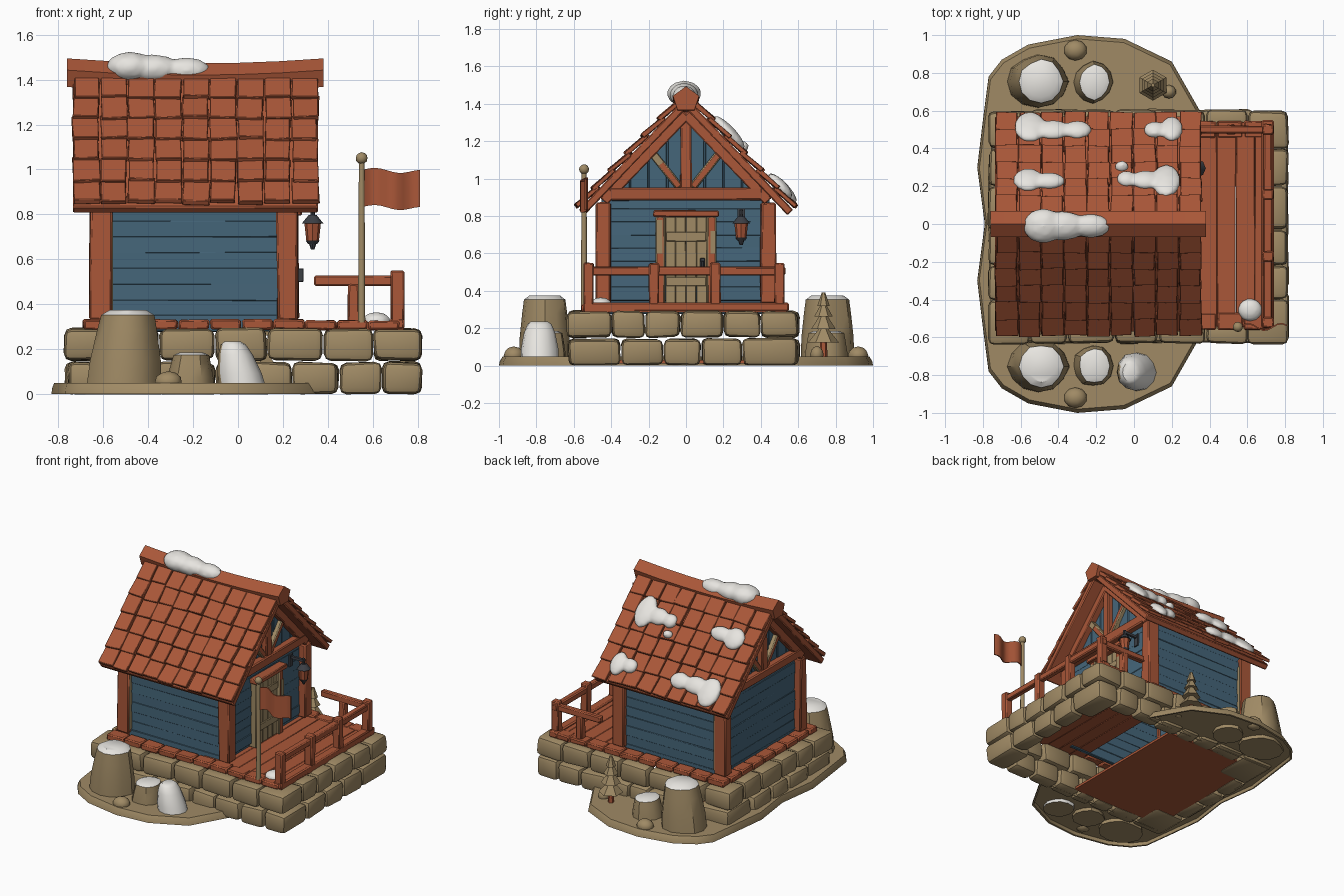
import bpy, bmesh, math, random
from mathutils import Matrix, Vector

random.seed(4)
cube = bpy.data.objects.get("Cube")
if cube:
    bpy.data.objects.remove(cube, do_unlink=True)


def material(name, rgb):
    m = bpy.data.materials.new(name)
    m.use_nodes = True
    m.diffuse_color = (*rgb, 1)
    m.node_tree.nodes["Principled BSDF"].inputs["Base Color"].default_value = (*rgb, 1)
    return m


RED = material("red wood", (0.40, 0.095, 0.04))
TAN = material("tan stone", (0.35, 0.255, 0.13))
BLUE = material("blue boards", (0.06, 0.133, 0.195))
DARK = material("dark iron", (0.045, 0.05, 0.06))
SNOW = material("snow", (0.84, 0.82, 0.78))
I4 = Matrix.Identity(4)


def rnd(a):
    return random.uniform(-a, a)


def box(bm, c, size, M=I4, jit=0):
    T = M @ Matrix.Translation(c) @ Matrix.Diagonal((*size, 1))
    for v in bmesh.ops.create_cube(bm, size=1, matrix=T)["verts"]:
        v.co += Vector((rnd(jit), rnd(jit), rnd(jit)))
        v.co.z = max(v.co.z, 0)


def span(bm, lo, hi, jit=0):
    lo, hi = Vector(lo), Vector(hi)
    box(bm, (lo + hi) / 2, hi - lo, jit=jit)


def cone(bm, x, y, z0, z1, r0, r1, n=8):
    T = Matrix.Translation((x, y, (z0 + z1) / 2))
    bmesh.ops.create_cone(bm, cap_ends=True, segments=n, radius1=r0, radius2=r1, depth=z1 - z0, matrix=T)


def ball(bm, c, r, M=I4):
    T = M @ Matrix.Translation(c) @ Matrix.Diagonal((*r, 1))
    bmesh.ops.create_icosphere(bm, subdivisions=2, radius=1, matrix=T)


def loft(bm, rings):
    # closed skin through rings of equal length
    vs = [[bm.verts.new(p) for p in ring] for ring in rings]
    n = len(vs[0])
    for a, b in zip(vs, vs[1:]):
        for i in range(n):
            bm.faces.new((a[i], a[(i + 1) % n], b[(i + 1) % n], b[i]))
    bm.faces.new(vs[0][::-1])
    bm.faces.new(vs[-1])


def prism(bm, yz, x0, x1):
    loft(bm, [[(x, y, z) for y, z in yz] for x in (x0, x1)])


def finish(name, bm, mats, bevel=0, seg=1, rule=None):
    if bevel:
        bmesh.ops.bevel(bm, geom=bm.edges[:], offset=bevel, segments=seg, profile=0.5,
                        affect='EDGES', clamp_overlap=True)
    bmesh.ops.recalc_face_normals(bm, faces=bm.faces[:])
    bm.normal_update()
    if rule:
        for f in bm.faces:
            f.material_index = int(rule(f))
    me = bpy.data.meshes.new(name)
    bm.to_mesh(me)
    bm.free()
    for m in mats:
        me.materials.append(m)
    me.shade_smooth()
    me.set_sharp_from_angle(angle=math.radians(38))
    ob = bpy.data.objects.new(name, me)
    bpy.context.collection.objects.link(ob)
    return ob


# ground: a C-shaped mound around the foundation, hollow underneath
half = [(.36, .58), (.2, .86), (-.05, .98), (-.3, 1), (-.56, .95), (-.7, .87), (-.77, .78), (-.8, .55), (-.83, .3)]
outer = half + [(-.79, 0)] + [(x, -y) for x, y in reversed(half)]
inner = [(.3, -.57), (-.735, -.57), (-.735, .57), (.3, .57)]
bm = bmesh.new()
loft(bm, [[((x + .25) * k - .25, y * k, z) for x, y in outer] + [(x * q, y * q, z) for x, y in inner]
          for k, q, z in ((.98, 1.01, .025), (.985, 1.005, .001), (1, 1, .001), (.995, 1, .025), (.98, 1, .05))])
finish("ground", bm, [TAN])

# foundation: two courses of rounded stones, with large corner stones
bm = bmesh.new()
for z0, z1, xs, ys in (
        (0, .142, [-.76, -.5, -.27, -.1, .05, .24, .45, .64, .82], [-.63, -.35, -.12, .08, .3, .6]),
        (.152, .292, [-.775, -.55, -.35, -.1, .13, .38, .6, .82], [-.64, -.4, -.22, -.03, .2, .4, .6])):
    for a, b in zip(xs[1:-2], xs[2:-1]):
        for y in (-.57, .545):
            span(bm, (a + .004, y - .06, z0), (b - .004, y + .06, z1), .007)
    for a, b in zip(ys[1:-2], ys[2:-1]):
        for x in (-.71, .755):
            span(bm, (x - .06, a + .004, z0), (x + .06, b - .004, z1), .007)
    for xa, xb in (xs[:2], xs[-2:]):
        for ya, yb in (ys[:2], ys[-2:]):
            span(bm, (xa + .004, ya + .004, z0), (xb - .004, yb - .004, z1), .007)
finish("foundation_stones", bm, [TAN], .03, 2)

# lower floor, porch deck and sill blocks
bm = bmesh.new()
span(bm, (-.66, -.52, .012), (.1, .5, .03))
finish("lower_floor", bm, [RED])
bm = bmesh.new()
for i in range(7):
    x = .04 + i * .1
    span(bm, (x, -.545, .285), (x + .098, .54, .322), .002)
finish("porch_deck", bm, [RED], .003)
bm = bmesh.new()
for i in range(10):
    x = -.69 + i * .141
    for y in (-.515, .5):
        span(bm, (x + .003, y - .045, .288), (x + .138, y + .045, .333 if x < .2 else .328), .003)
for i in range(7):
    y = -.46 + i * .131
    span(bm, (-.69, y, .288), (-.57, y + .126, .333), .003)
span(bm, (.675, -.55, .29), (.74, .55, .338))
finish("sill_blocks", bm, [RED], .008)

# walls: lapped horizontal boards, gable panels with vertical boards
EX = -.195          # middle of the house along x
HX = .405           # half length to the gable boards
bm = bmesh.new()
for i in range(9):
    z = .315 + i * .07
    for s in (-1, 1):
        box(bm, (EX, s * .435, z), (.8, .026, .074), Matrix.Translation((0, rnd(.003), 0)), .003)
        if s < 0 or i:
            box(bm, (EX + s * HX, 0, z), (.022, .85, .074), Matrix.Translation((rnd(.003), 0, 0)), .003)
for s in (-1, 1):
    x = EX + s * (HX - .015)
    prism(bm, [(-.43, .32), (.43, .32), (.43, .88), (0, 1.34), (-.43, .88)], x - .01, x + .01)
    for i in range(8):
        a, b = -.4 + i * .1 + .003, -.3 + i * .1 - .003
        x = EX + s * (HX + rnd(.004))
        prism(bm, [(a, .88), (b, .88), (b, 1.34 - 1.05 * abs(b)), (a, 1.34 - 1.05 * abs(a))], x - .01, x + .01)
finish("wall_boards", bm, [BLUE], .003)

# timber frame
bm = bmesh.new()
for s in (-1, 1):
    for y in (-.44, .44):
        box(bm, (EX + s * .415, y, .6), (.095, .08, .54), jit=.006)
    box(bm, (EX + s * .425, 0, .918), (.075, .82, .065), jit=.004)
    box(bm, (EX + s * .425, 0, 1.15), (.06, .062, .42), jit=.004)
finish("timber_frame", bm, [RED], .008)

# diagonal braces and door jambs with pale worn sides and patches
bm, worn = bmesh.new(), bmesh.new()
for s in (-1, 1):
    for t in (-1, 1):
        M = Matrix.Translation((EX + s * .42, t * .115, 1.055)) @ Matrix.Rotation(-t * .67, 4, 'X')
        box(bm, (0, 0, 0), (.05, .042, .26), M)
        if s * t < 0:
            box(worn, (s * .025, 0, .075), (.006, .036, .09), M)
    span(worn, (-.566, s * .457 - .014, .36), (-.557, s * .457 + .014, .8))
for y in (-.137, .137):
    span(bm, (.2, y - .025, .32), (.262, y + .025, .8))
finish("braces_and_jambs", bm, [RED, TAN], .007, rule=lambda f: abs(f.normal.x) < .9)
span(worn, (.258, -.157, .6), (.265, -.125, .78))
span(worn, (.258, .13, .6), (.265, .158, .72))
finish("worn_patches", worn, [TAN])

# door
bm = bmesh.new()
for i in range(4):
    y = -.112 + i * .056
    span(bm, (.215, y + .001, .325), (.243, y + .055, .795), .001)
for z in (.45, .69):
    span(bm, (.24, -.108, z - .025), (.253, .108, z + .025))
finish("door", bm, [TAN], .003)
bm = bmesh.new()
span(bm, (.2, -.175, .795), (.285, .175, .832), .003)
finish("door_lintel", bm, [RED], .006)
bm = bmesh.new()
span(bm, (.24, .076, .5), (.262, .102, .575))
span(bm, (.26, .082, .5), (.292, .097, .56))
finish("door_handle", bm, [DARK], .003)

# roof: slope frames, slabs, rafters and jittered tiles
ANG = math.atan(1.05)
CO, SI = math.cos(ANG), math.sin(ANG)


def slope(s):
    return Matrix(((1, 0, 0, 0), (0, s * CO, s * SI, 0), (0, -SI, CO, 1.40), (0, 0, 0, 1)))


slab, tiles = bmesh.new(), bmesh.new()
for s in (-1, 1):
    M = slope(s)
    box(slab, (-.19, .4, .003), (1.09, .81, .042), M)
    for e in (-1, 1):
        box(slab, (EX + e * .43, .36, -.04), (.06, .64, .055), M)
    for row in range(6):
        for col in range(9):
            pos = Matrix.Translation((-.674 + col * .1215 + rnd(.004), .085 + row * .128 + rnd(.006), .041))
            turn = Matrix.Rotation(rnd(.04), 4, 'Z') @ Matrix.Rotation(.11 + rnd(.025), 4, 'X')
            box(tiles, (0, 0, 0), (.115 + rnd(.005), .152, .024), M @ pos @ turn, .003)
finish("roof_slab", slab, [RED], .006)
finish("roof_tiles", tiles, [RED], .003)

# sagging ridge beam
bm = bmesh.new()
sect = [(-.045, 1.345), (.045, 1.345), (.07, 1.42), (0, 1.472), (-.07, 1.42)]
loft(bm, [[(-.19 + t * .57, y, z + .022 * t * t) for y, z in sect] for t in (-1, -.66, -.33, 0, .33, .66, 1)])
finish("ridge_beam", bm, [RED])

# porch railing
bm = bmesh.new()
for y in (-.52, -.172, .157, .5):
    span(bm, (.68, y - .028, .32), (.738, y + .028, .55), .003)
span(bm, (.686, -.54, .483), (.73, .53, .528), .003)
span(bm, (.34, .478, .483), (.72, .522, .528), .003)
span(bm, (.488, .475, .32), (.538, .525, .49), .003)
finish("porch_railing", bm, [RED], .007)

# flag and pole
bm = bmesh.new()
cone(bm, .55, -.545, .32, 1.04, .017, .013, 10)
ball(bm, (.55, -.545, 1.05), (.027, .027, .027))
finish("flag_pole", bm, [TAN])
bm = bmesh.new()
loft(bm, [[(.56 + t * .025, -.545 + .018 * math.sin(t * .9) + w, z + .009 * math.sin(t * .75) - .001 * t)
           for w, z in ((-.004, .835), (.004, .835), (.004, 1.0), (-.004, 1.0))] for t in range(11)])
finish("flag", bm, [RED])

# lantern
LX, LY = .332, .295
bm = bmesh.new()
cone(bm, LX, LY, .682, .765, .028, .037)
finish("lantern_body", bm, [RED])
bm = bmesh.new()
cone(bm, LX, LY, .76, .797, .048, .018)
cone(bm, LX, LY, .795, .835, .01, .01)
cone(bm, LX, LY, .668, .685, .02, .032)
cone(bm, LX, LY, .645, .668, .008, .016)
span(bm, (.21, LY - .009, .81), (.34, LY + .009, .828))
span(bm, (.21, LY - .02, .75), (.232, LY + .02, .84))
finish("lantern_iron", bm, [DARK])


# rocks with snowy, rounded tops
def rock(name, x, y, rx, ry, h, top, lean, rule):
    bm = bmesh.new()
    k = [1 + rnd(.05) for _ in range(12)]
    rings = []
    for t, r in ((0, 1), (.4, .9 + .05 * top), (.75, .55 + .4 * top), (.94, top + .1), (1, top * .8)):
        rings.append([(x + lean * t + rx * r * q * math.cos(i * math.tau / 12),
                       y + ry * (r + .12 * t) * q * math.sin(i * math.tau / 12), h * t)
                      for i, q in enumerate(k)])
    loft(bm, rings)
    finish(name, bm, [TAN, SNOW], rule=rule)


for s, side in ((-1, "front"), (1, "back")):
    rock(side + "_big_rock", -.51, s * .755, .165, .14, .375, .6, .02, lambda f: f.normal.z > .5)
    rock(side + "_low_rock", -.22, s * .75, .11, .11, .185, .62, .01, lambda f: f.normal.z > .4)
    bm = bmesh.new()
    ball(bm, (-.31, s * .92, .055), (.062, .055, .048))
    finish(side + "_pebble", bm, [TAN])
rock("snowy_rock", .025, -.785, .11, .105, .235, .42, -.05, lambda f: f.normal.x > -.8 and f.normal.z > -.5)
bm = bmesh.new()
ball(bm, (.185, .7, .06), (.038, .036, .045))
finish("tree_pebble", bm, [TAN])

# little fir tree
bm = bmesh.new()
cone(bm, .1, .735, .03, .15, .022, .018, 6)
finish("tree_trunk", bm, [RED])
bm = bmesh.new()
for z0, z1, r in ((.125, .215, .082), (.195, .285, .066), (.262, .335, .05), (.318, .39, .034)):
    cone(bm, .1, .735, z0, z1, r, .01, 6)
finish("tree_branches", bm, [TAN])


# snow: overlapping blobs fused into soft drifts
def drift(name, blobs, M=I4):
    bm = bmesh.new()
    for c, r in blobs:
        ball(bm, c, r, M)
    ob = finish(name, bm, [SNOW])
    mod = ob.modifiers.new("fuse", 'REMESH')
    mod.mode, mod.voxel_size, mod.use_smooth_shade = 'VOXEL', .012, True
    sm = ob.modifiers.new("soften", 'SMOOTH')
    sm.factor, sm.iterations = .5, 6


patches = [[(-.55, .515, .088, .088), (-.43, .5, .1, .052), (-.3, .5, .08, .048)],
           [(-.56, .235, .082, .065), (-.45, .23, .09, .043)],
           [(.11, .5, .062, .043), (.2, .505, .062, .07)],
           [(.17, .23, .08, .095), (.06, .235, .08, .05), (-.04, .24, .055, .042)],
           [(-.065, .305, .04, .024)]]
for i, p in enumerate(patches):
    drift("roof_snow_%d" % (i + 1), [((x, (y - .045) / CO, .06), (rx, ry / CO * .9, .036)) for x, y, rx, ry in p], slope(1))
drift("ridge_snow", [((-.48, -.01, 1.455), (.11, .095, .07)), ((-.38, -.01, 1.447), (.13, .08, .066)),
                     ((-.23, -.01, 1.44), (.11, .065, .06))])
drift("porch_snow", [((.615, -.455, .325), (.068, .064, .042))])
